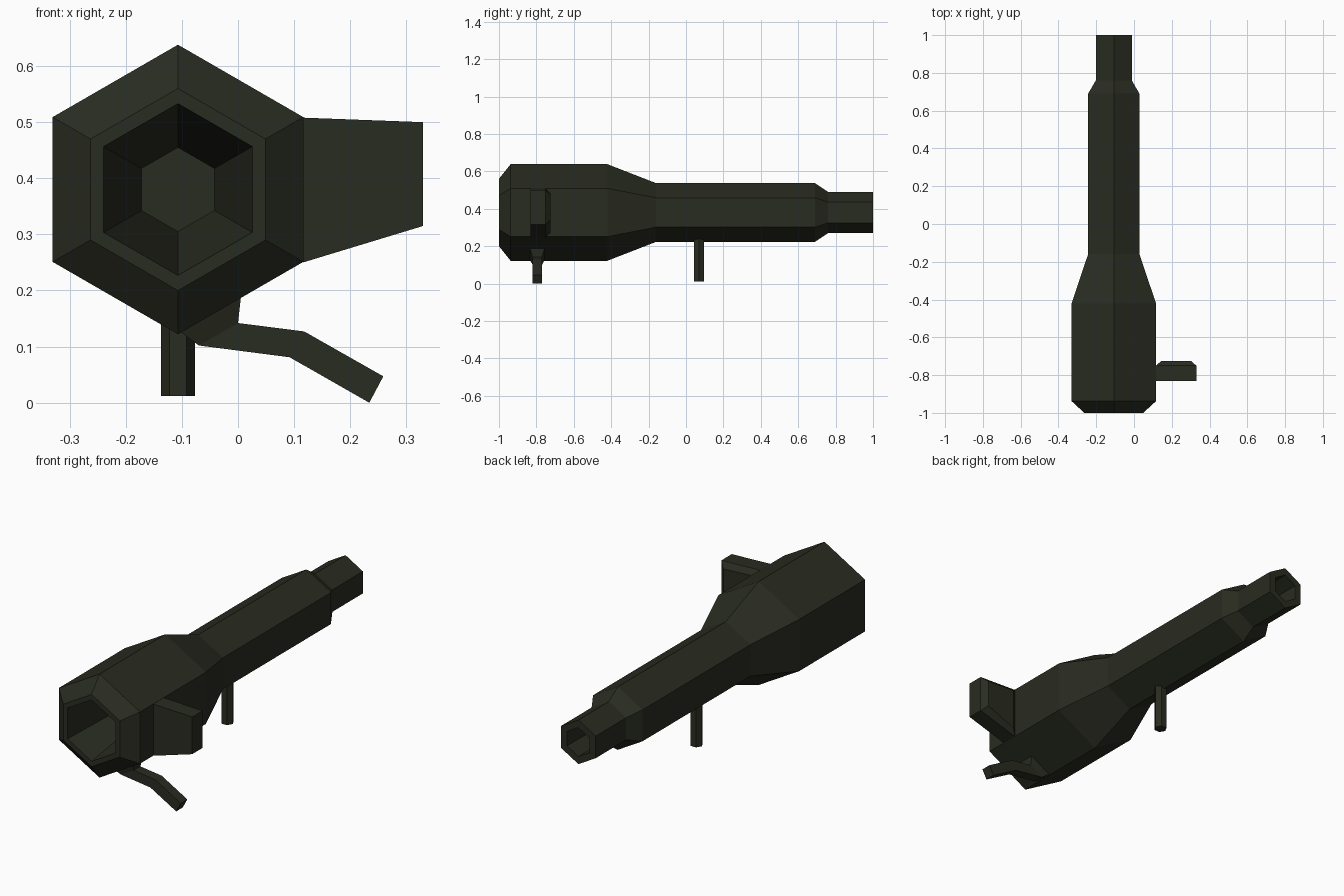
import bpy, bmesh, math

if "Cube" in bpy.data.objects:
    bpy.data.objects.remove(bpy.data.objects["Cube"])

mat = bpy.data.materials.new("dark_olive")
mat.diffuse_color = (0.022, 0.025, 0.015, 1)
mat.use_nodes = True
mat.node_tree.nodes["Principled BSDF"].inputs["Base Color"].default_value = mat.diffuse_color
CX, CZ = -0.107, 0.38


def loft(name, rings):
    """Bridge a list of equal-length vertex loops and cap both ends."""
    bm = bmesh.new()
    loops = [[bm.verts.new(p) for p in ring] for ring in rings]
    n = len(loops[0])
    for a, b in zip(loops, loops[1:]):
        for i in range(n):
            j = (i + 1) % n
            bm.faces.new((a[i], a[j], b[j], b[i]))
    bm.faces.new(loops[0])
    bm.faces.new(loops[-1])
    bmesh.ops.recalc_face_normals(bm, faces=bm.faces)
    mesh = bpy.data.meshes.new(name)
    bm.to_mesh(mesh)
    bm.free()
    mesh.materials.append(mat)
    ob = bpy.data.objects.new(name, mesh)
    bpy.context.collection.objects.link(ob)
    return ob


def hex_y(y, r):
    """Hexagon around the barrel axis, corner up."""
    return [(CX + r * math.sin(k * math.pi / 3), y, CZ + r * math.cos(k * math.pi / 3))
            for k in range(6)]


def strap(p, q, half, yc):
    """Rectangular section between two points of the front view."""
    return [(p[0], yc - half, p[1]), (q[0], yc - half, q[1]),
            (q[0], yc + half, q[1]), (p[0], yc + half, p[1])]


# Tube: rear bore, outer hull, then muzzle bore
profile = [(-0.48, 0.075), (-1, 0.153), (-1, 0.18), (-0.938, 0.258), (-0.42, 0.258),
           (-0.16, 0.157), (0.69, 0.157), (0.76, 0.11), (1, 0.11), (1, 0.072), (0.74, 0.072)]
loft("launch_tube", [hex_y(y, r) for y, r in profile])


# Sight box on the side, with a bevelled panel towards the muzzle
def sight_section(y, x0, x1, inset):
    return [(x0, y, 0.25 + inset), (x1, y, 0.315 + inset),
            (x1, y, 0.50 - inset), (x0, y, 0.508 - inset)]


loft("sight_box", [sight_section(-0.832, 0.116, 0.33, 0),
                   sight_section(-0.75, 0.116, 0.33, 0),
                   sight_section(-0.725, 0.145, 0.302, 0.025)])

# Shoulder rest: flared mount and bent bar
loft("shoulder_rest", [strap((-0.107, 0.13), (0.006, 0.195), 0.041, -0.795),
                       strap((-0.07, 0.102), (0.0, 0.142), 0.026, -0.795),
                       strap((0.092, 0.081), (0.118, 0.127), 0.026, -0.795),
                       strap((0.234, 0.0), (0.259, 0.047), 0.026, -0.795)])

# Hexagonal front grip post
loft("front_grip", [[(CX + 0.03 * math.cos(k * math.pi / 3), 0.07 + 0.03 * math.sin(k * math.pi / 3), z)
                     for k in range(6)] for z in (0.012, 0.27)])
